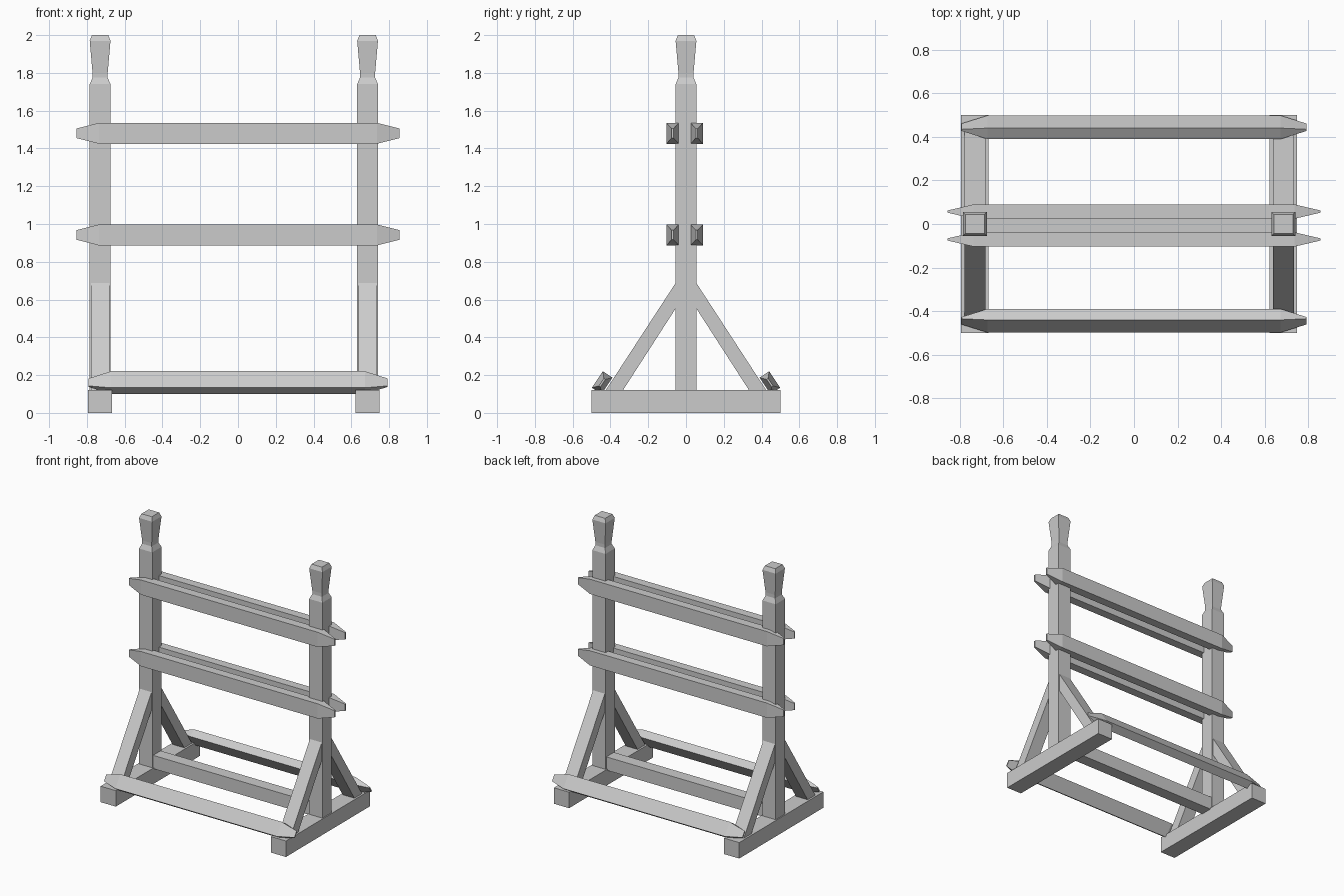
import bpy
from mathutils import Matrix, Vector

if "Cube" in bpy.data.objects:
    bpy.data.objects.remove(bpy.data.objects["Cube"])


def loft(name, rings):
    """Skin a list of equal-length vertex rings, capping both ends."""
    n = len(rings[0])
    verts = [v for r in rings for v in r]
    faces = [tuple(range(n))[::-1], tuple(range(len(verts) - n, len(verts)))]
    for i in range(len(rings) - 1):
        for j in range(n):
            k = (j + 1) % n
            faces.append((i * n + j, i * n + k, (i + 1) * n + k, (i + 1) * n + j))
    me = bpy.data.meshes.new(name)
    me.from_pydata(verts, [], faces)
    ob = bpy.data.objects.new(name, me)
    bpy.context.collection.objects.link(ob)
    # consistent outward normals
    import bmesh
    bm = bmesh.new()
    bm.from_mesh(me)
    bmesh.ops.recalc_face_normals(bm, faces=bm.faces)
    bm.to_mesh(me)
    bm.free()
    return ob


def box(name, x0, x1, y0, y1, z0, z1):
    return loft(name, [[(x0, y0, z), (x1, y0, z), (x1, y1, z), (x0, y1, z)] for z in (z0, z1)])


def rail(name, y, z, half_len, depth, height, tilt=0.0):
    """Bar along x with tapered, chisel-like ends."""
    rot = Matrix.Rotation(tilt, 3, 'X')
    rings = []
    for x, sy, sz in ((-half_len, 0.15, 0.45), (-half_len + 0.12, 1, 1),
                      (half_len - 0.12, 1, 1), (half_len, 0.15, 0.45)):
        ring = []
        for a, b in ((-1, -1), (1, -1), (1, 1), (-1, 1)):
            p = rot @ Vector((0, a * sy * depth / 2, b * sz * height / 2))
            ring.append((x, y + p.y, z + p.z))
        rings.append(ring)
    return loft(name, rings)


# Side frames: foot, carved post and two diagonal braces
POST = ((0.10, 0.055), (1.74, 0.055), (1.775, 0.04), (1.80, 0.04),
        (1.97, 0.055), (2.0, 0.043))
for side, cx in (("left", -0.73), ("right", 0.686)):
    box(side + "_foot", cx - 0.063, cx + 0.063, -0.5, 0.5, 0, 0.12)
    loft(side + "_post", [[(cx - h, -h, z), (cx + h, -h, z), (cx + h, h, z), (cx - h, h, z)]
                          for z, h in POST])
    for end, s in (("front", -1), ("back", 1)):
        prof = ((0.05, 0.695), (0.426, 0.118), (0.335, 0.118), (0.05, 0.56))
        loft(f"{side}_{end}_brace", [[(x, s * y, z) for y, z in prof]
                                     for x in (cx - 0.049, cx + 0.049)])

# Floor beam joining the two frames
box("floor_beam", -0.70, 0.66, -0.045, 0.045, 0.11, 0.21)

# Paired upper rails and tilted lower rails
for end, y, s in (("front", -0.071, -1), ("back", 0.057, 1)):
    rail(end + "_top_rail", y, 1.48, 0.856, 0.066, 0.111)
    rail(end + "_middle_rail", y, 0.942, 0.856, 0.066, 0.111)
    rail(end + "_lower_rail", s * 0.444, 0.16, 0.792, 0.061, 0.105, s * 0.588)
